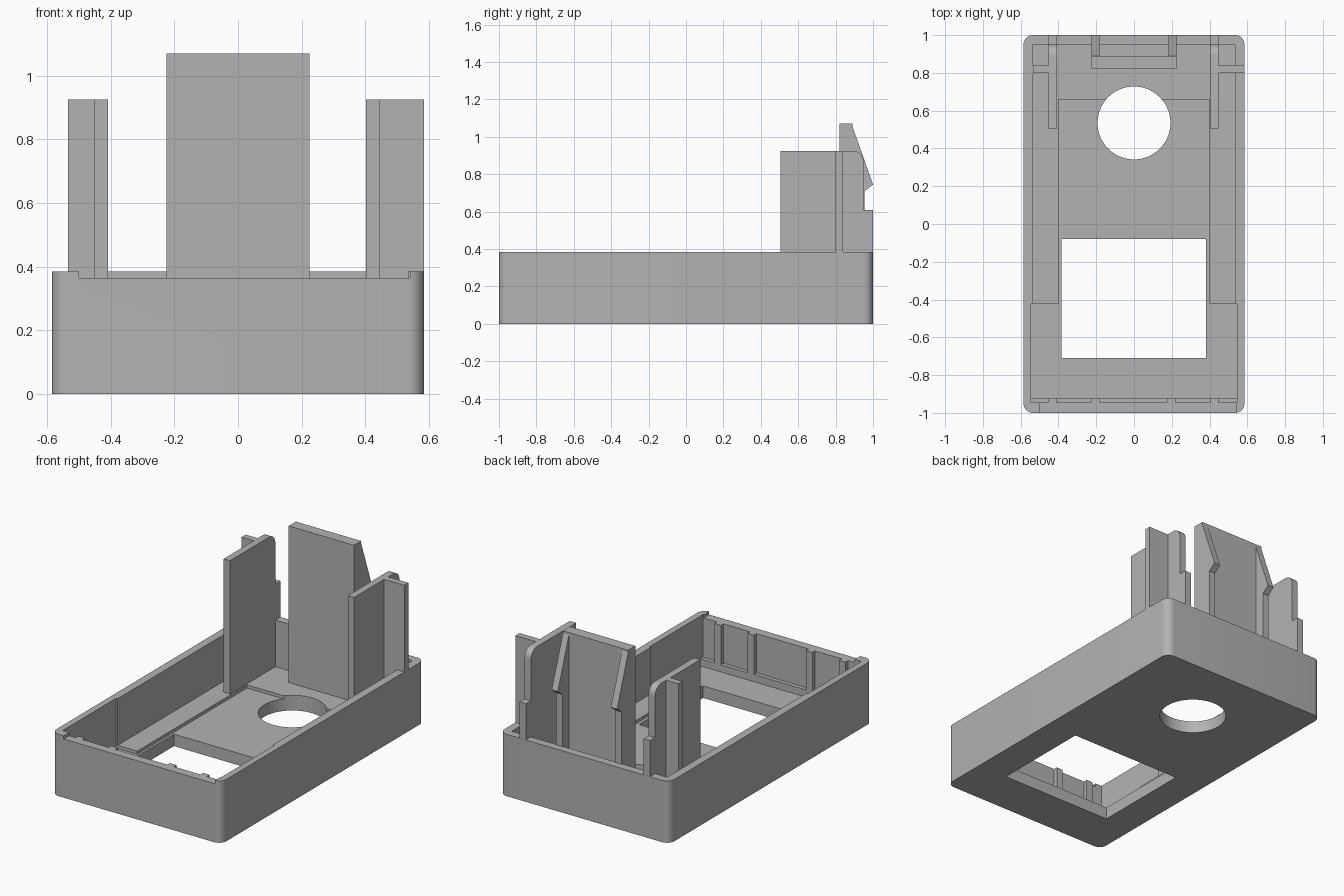
import bpy, bmesh, math
from mathutils import Vector

if "Cube" in bpy.data.objects:
    bpy.data.objects.remove(bpy.data.objects["Cube"], do_unlink=True)

grey = bpy.data.materials.new("plain grey plastic")
grey.use_nodes = True
GREY = (0.45, 0.45, 0.45, 1)
grey.diffuse_color = GREY
grey.node_tree.nodes["Principled BSDF"].inputs["Base Color"].default_value = GREY


def prism(name, outline, vector):
    """Extrude a closed 3D outline along a vector."""
    bm = bmesh.new()
    face = bm.faces.new([bm.verts.new(p) for p in outline])
    new = bmesh.ops.extrude_face_region(bm, geom=[face])["geom"]
    moved = [g for g in new if isinstance(g, bmesh.types.BMVert)]
    bmesh.ops.translate(bm, verts=moved, vec=Vector(vector))
    bmesh.ops.recalc_face_normals(bm, faces=bm.faces)
    mesh = bpy.data.meshes.new(name)
    bm.to_mesh(mesh)
    bm.free()
    mesh.materials.append(grey)
    obj = bpy.data.objects.new(name, mesh)
    bpy.context.collection.objects.link(obj)
    return obj


def box(name, x0, x1, y0, y1, z0, z1):
    base = [(x0, y0, z0), (x1, y0, z0), (x1, y1, z0), (x0, y1, z0)]
    return prism(name, base, (0, 0, z1 - z0))


def side_plate(name, x0, x1, profile):
    """Plate with a (y, z) profile, spanning x0 to x1."""
    return prism(name, [(x0, y, z) for y, z in profile], (x1 - x0, 0, 0))


def arc(cx, cy, r, start, end, steps):
    angles = [math.radians(start + (end - start) * i / steps) for i in range(steps + 1)]
    return [(cx + r * math.cos(a), cy + r * math.sin(a)) for a in angles]


def cut(target, cutter):
    cutter.hide_render = True
    mod = target.modifiers.new("cut", "BOOLEAN")
    mod.operation, mod.solver, mod.object = "DIFFERENCE", "EXACT", cutter
    bpy.context.view_layer.objects.active = target
    bpy.ops.object.modifier_apply(modifier=mod.name)
    bpy.data.objects.remove(cutter, do_unlink=True)


def smooth(obj):
    bpy.ops.object.select_all(action="DESELECT")
    obj.select_set(True)
    bpy.context.view_layer.objects.active = obj
    bpy.ops.object.shade_smooth_by_angle(angle=math.radians(30))


# Tray body with rounded vertical corners
W, L, H, R = 0.585, 1.0, 0.385, 0.05
outline = []
for i, (sx, sy) in enumerate([(1, 1), (-1, 1), (-1, -1), (1, -1)]):
    outline += arc(sx * (W - R), sy * (L - R), R, 90 * i, 90 * i + 90, 8)
tray = prism("tray", [(x, y, 0) for x, y in outline], (0, 0, H))

# Hollow inside: rear pocket, deeper centre recess, deeper front pocket
cut(tray, box("rear_pocket", -0.535, 0.535, -0.5, 0.95, 0.095, 1))
cut(tray, box("centre_recess", -0.4, 0.4, -0.5, 0.66, 0.075, 1))
cut(tray, box("front_pocket", -0.545, 0.545, -0.945, -0.42, 0.075, 1))
# Lowered front rim, window and round hole
cut(tray, box("rim_notch", -0.5, 0.54, -1.1, -0.92, 0.365, 1))
cut(tray, box("window", -0.385, 0.38, -0.71, -0.08, -0.1, 0.3))
cut(tray, prism("hole", [(x, y, -0.1) for x, y in arc(0, 0.535, 0.193, 0, 355, 71)], (0, 0, 0.4)))
smooth(tray)

# Ribs and low ledge inside the front wall
box("front_ledge", -0.55, 0.55, -0.96, -0.92, 0.06, 0.12)
for i, x in enumerate([-0.432, -0.205, 0.198, 0.425]):
    box(f"front_rib_{i + 1}", x - 0.022, x + 0.022, -0.96, -0.92, 0.06, 0.365)

# Tall rear latch: panel with two hooked gussets
box("latch_panel", -0.225, 0.225, 0.82, 0.89, 0.05, 1.07)
hook = [(0.885, 0.05), (0.955, 0.05), (0.955, 0.71), (1.0, 0.745), (0.885, 1.07)]
for name, x0 in (("right", -0.225), ("left", 0.183)):
    side_plate(f"latch_gusset_{name}", x0, x0 + 0.042, hook)

# Side guides: long plate with rounded rear corner and a step over the rear wall
guide = [(0.505, 0.05), (0.99, 0.05), (0.9995, 0.3), (0.9995, 0.61), (0.95, 0.61)]
guide += arc(0.89, 0.865, 0.06, 0, 90, 8) + [(0.505, 0.925)]
for name, x0 in (("right", -0.452), ("left", 0.403)):
    smooth(side_plate(f"guide_plate_{name}", x0, x0 + 0.044, guide))

# Cross plates tying the guides to the side walls
box("cross_plate_right", -0.535, -0.43, 0.8, 0.84, 0.05, 0.925)
box("cross_plate_left", 0.42, 0.585, 0.8, 0.84, 0.05, 0.925)
